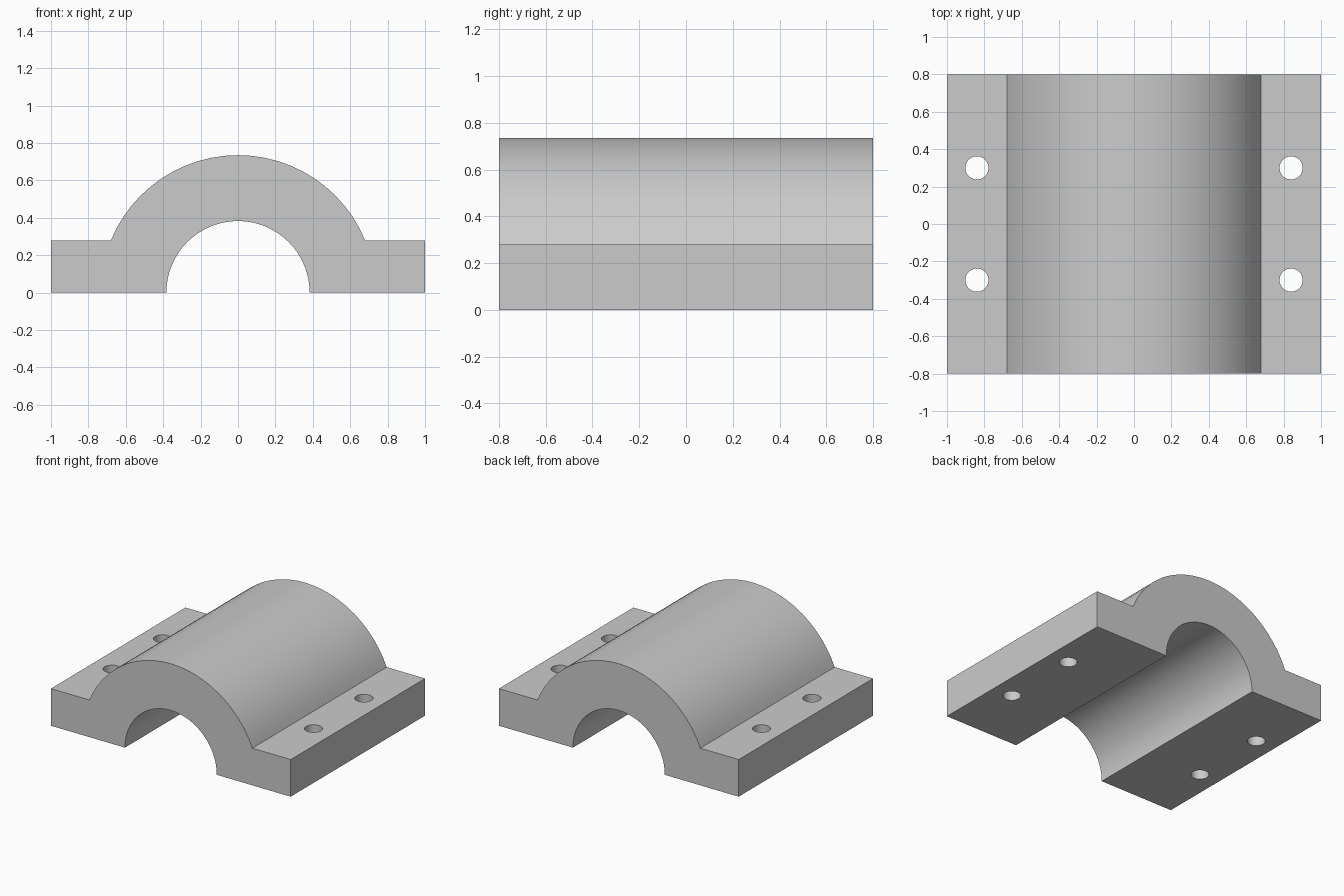
import bpy, bmesh
from math import pi, sin, cos, asin

if "Cube" in bpy.data.objects:
    bpy.data.objects.remove(bpy.data.objects["Cube"])

OUTER, BORE, FLANGE, HALF_W, HALF_L = 0.735, 0.383, 0.28, 1.0, 0.8


def arc(radius, start, end, steps):
    angles = [start + (end - start) * i / steps for i in range(steps + 1)]
    return [(radius * cos(a), radius * sin(a)) for a in angles]


# Clamp half: one cross-section (flanges, arch, bore) extruded along y
meet = asin(FLANGE / OUTER)
profile = [(HALF_W, 0), (HALF_W, FLANGE)]
profile += arc(OUTER, meet, pi - meet, 24)
profile += [(-HALF_W, FLANGE), (-HALF_W, 0)]
profile += arc(BORE, pi, 0, 32)

bm = bmesh.new()
face = bm.faces.new([bm.verts.new((x, -HALF_L, z)) for x, z in profile])
result = bmesh.ops.extrude_face_region(bm, geom=[face])
moved = [v for v in result["geom"] if isinstance(v, bmesh.types.BMVert)]
bmesh.ops.translate(bm, verts=moved, vec=(0, 2 * HALF_L, 0))
bmesh.ops.recalc_face_normals(bm, faces=bm.faces)
mesh = bpy.data.meshes.new("bearing_cap")
bm.to_mesh(mesh)
bm.free()
cap = bpy.data.objects.new("bearing_cap", mesh)
bpy.context.collection.objects.link(cap)

# Four bolt holes through the flanges
for x in (-0.84, 0.84):
    for y in (-0.3, 0.3):
        bpy.ops.mesh.primitive_cylinder_add(vertices=32, radius=0.062, depth=1,
                                            location=(x, y, 0.14))
        cutter = bpy.context.object
        cutter.name = "bolt_hole_cutter"
        cutter.hide_render = True
        hole = cap.modifiers.new("bolt_hole", "BOOLEAN")
        hole.operation = "DIFFERENCE"
        hole.solver = "EXACT"
        hole.object = cutter
        bpy.context.view_layer.objects.active = cap
        bpy.ops.object.modifier_apply(modifier=hole.name)
        bpy.data.objects.remove(cutter)

# Smooth curved surfaces, crisp edges
bpy.ops.object.select_all(action="DESELECT")
cap.select_set(True)
bpy.context.view_layer.objects.active = cap
bpy.ops.object.shade_smooth_by_angle()
